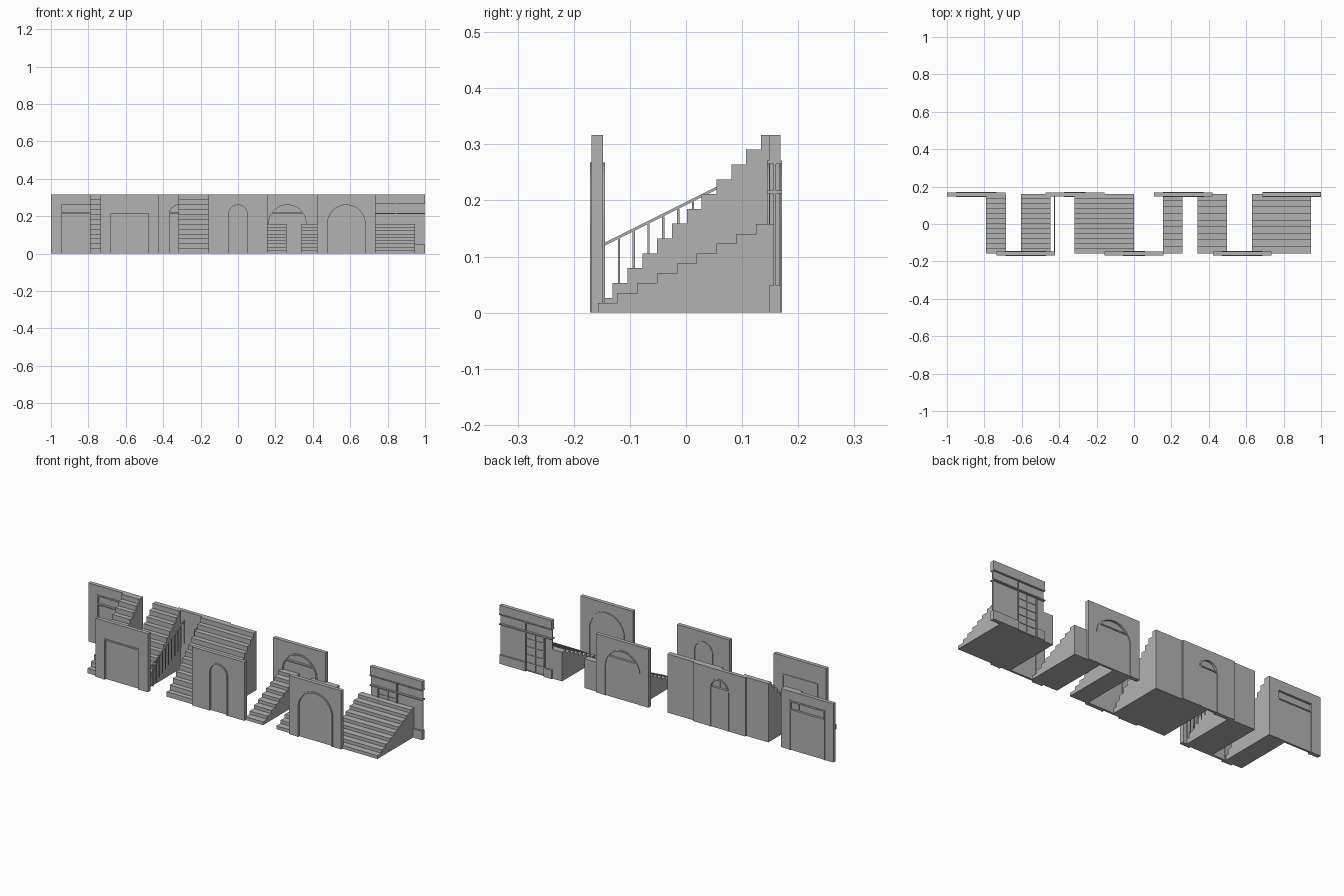
import bpy, bmesh, math

if "Cube" in bpy.data.objects:
    bpy.data.objects.remove(bpy.data.objects["Cube"])

H = 0.317            # wall height
W = 0.157            # wall half width
T = 0.0105           # wall half thickness
Y = 0.158            # distance of both wall rows from the centre
SILL = 0.217         # transom height

grey = bpy.data.materials.new("plain_grey")
grey.diffuse_color = (0.45, 0.45, 0.45, 1)
grey.use_nodes = True
grey.node_tree.nodes["Principled BSDF"].inputs["Base Color"].default_value = grey.diffuse_color


def prism(name, pts, a, b, axis='y'):
    """Extrude a 2D profile: (x, z) along y, or (y, z) along x."""
    bm = bmesh.new()
    put = (lambda p, d: (p[0], d, p[1])) if axis == 'y' else (lambda p, d: (d, p[0], p[1]))
    f = bm.faces.new([bm.verts.new(put(p, a)) for p in pts])
    r = bmesh.ops.extrude_face_region(bm, geom=[f])
    move = (0, b - a, 0) if axis == 'y' else (b - a, 0, 0)
    bmesh.ops.translate(bm, vec=move, verts=[v for v in r['geom'] if isinstance(v, bmesh.types.BMVert)])
    bmesh.ops.recalc_face_normals(bm, faces=bm.faces)
    me = bpy.data.meshes.new(name)
    bm.to_mesh(me)
    bm.free()
    me.materials.append(grey)
    ob = bpy.data.objects.new(name, me)
    bpy.context.collection.objects.link(ob)
    return ob


def box(name, x0, x1, y0, y1, z0, z1):
    return prism(name, [(x0, z0), (x1, z0), (x1, z1), (x0, z1)], y0, y1)


def opening(cx, r, top, arched):
    """Outline of a doorway, from lower left over the top to lower right."""
    if not arched:
        return [(cx - r, 0), (cx - r, top), (cx + r, top), (cx + r, 0)]
    n = 24
    arc = [(cx - r * math.cos(math.pi * i / n), top - r + r * math.sin(math.pi * i / n)) for i in range(n + 1)]
    return [(cx - r, 0)] + arc + [(cx + r, 0)]


def door_wall(name, cx, cy, r, top, arched, transom):
    outer = opening(cx, r, top, arched)
    inner = opening(cx, r - 0.008, top - 0.008, arched)
    # wall around the doorway
    prism(name + "_wall", [(cx - W, 0), (cx - W, H), (cx + W, H), (cx + W, 0)] + outer[::-1], cy - T, cy + T)
    # raised frame
    prism(name + "_frame", outer + inner[::-1], cy - T - 0.003, cy + T + 0.003)
    if not transom:
        prism(name + "_door", inner, cy - 0.002, cy + T - 0.001)
        return
    # door leaf below the transom, thin glass above it
    prism(name + "_glass", inner, cy - 0.001, cy + 0.001)
    z = SILL - 0.004
    ri = r - 0.008
    spring = top - r
    low = [p for p in inner if p[1] < z]
    half = math.sqrt(max(ri * ri - max(z - spring, 0) ** 2, 0)) if arched else ri
    k = len(low) // 2
    leaf = low[:k] + [(cx - half, z), (cx + half, z)] + low[k:]
    prism(name + "_door", leaf, cy - 0.002, cy + T - 0.001)
    box(name + "_transom", cx - half, cx + half, cy - T - 0.003, cy + T + 0.003, z, SILL + 0.002)


def stairs(name, x0, x1, n, height):
    rise, tread = height / n, 0.317 / n
    pts = [(-0.157, 0)]
    for i in range(n):
        pts += [(-0.157 + i * tread, (i + 1) * rise), (-0.157 + (i + 1) * tread, (i + 1) * rise)]
    pts.append((0.16, 0))
    prism(name, pts, x0, x1, 'x')


# doorway walls
door_wall("back_square", -0.843, Y, 0.108, 0.268, False, True)
door_wall("back_narrow_arch", -0.316, Y, 0.058, 0.268, True, True)
door_wall("back_wide_arch", 0.264, Y, 0.108, 0.268, True, True)
door_wall("front_square", -0.579, -Y, 0.108, 0.221, False, False)
door_wall("front_narrow_arch", 0.0, -Y, 0.058, 0.268, True, False)
door_wall("front_wide_arch", 0.579, -Y, 0.108, 0.268, True, False)

# stairs: three tall, three low
for i, (x0, x1) in enumerate([(-0.79, -0.685), (-0.605, -0.447), (-0.317, 0.0)]):
    stairs("tall_stairs_%d" % (i + 1), x0, x1, 12, H)
for i, (x0, x1) in enumerate([(0.155, 0.26), (0.34, 0.497), (0.63, 0.945)]):
    stairs("low_stairs_%d" % (i + 1), x0, x1, 9, 0.158)

# sloped railing
prism("handrail", [(-0.148, 0.118), (0.148, 0.266), (0.148, 0.271), (-0.148, 0.123)], -0.4275, -0.4215, 'x')
for i in range(12):
    y = -0.146 + i * 0.0264
    box("baluster_%d" % (i + 1), -0.4265, -0.4225, y - 0.002, y + 0.002, i * 0.0132, 0.119 + i * 0.0132)

# shop front: beam, plinths, rails, glass and glazed door
L, R, D0, D1 = 0.686, 1.0, 0.733, 0.845
box("shop_beam", L, R, Y - T, Y + T, 0.27, H)
box("shop_plinth_left", L, D0, Y - T, Y + T, 0, 0.048)
box("shop_plinth_right", D1, R, Y - T, Y + T, 0, 0.048)
box("shop_glass", L + 0.002, R - 0.002, Y - 0.002, Y + 0.002, 0, 0.27)
for z in (0.215, 0.268):
    box("shop_rail", L, R, Y - T - 0.003, Y + T + 0.003, z - 0.003, z + 0.003)
for x, top in ((D0, 0.215), (D1, 0.27)):
    box("shop_post", x - 0.003, x + 0.003, Y - 0.009, Y + 0.009, 0, top)
box("shop_door_bar", 0.787, 0.791, Y - 0.005, Y + 0.005, 0, 0.215)
for i in range(5):
    z = 0.004 + i * 0.043
    box("shop_door_rung", D0, D1, Y - 0.005, Y + 0.005, z - 0.002, z + 0.002)
